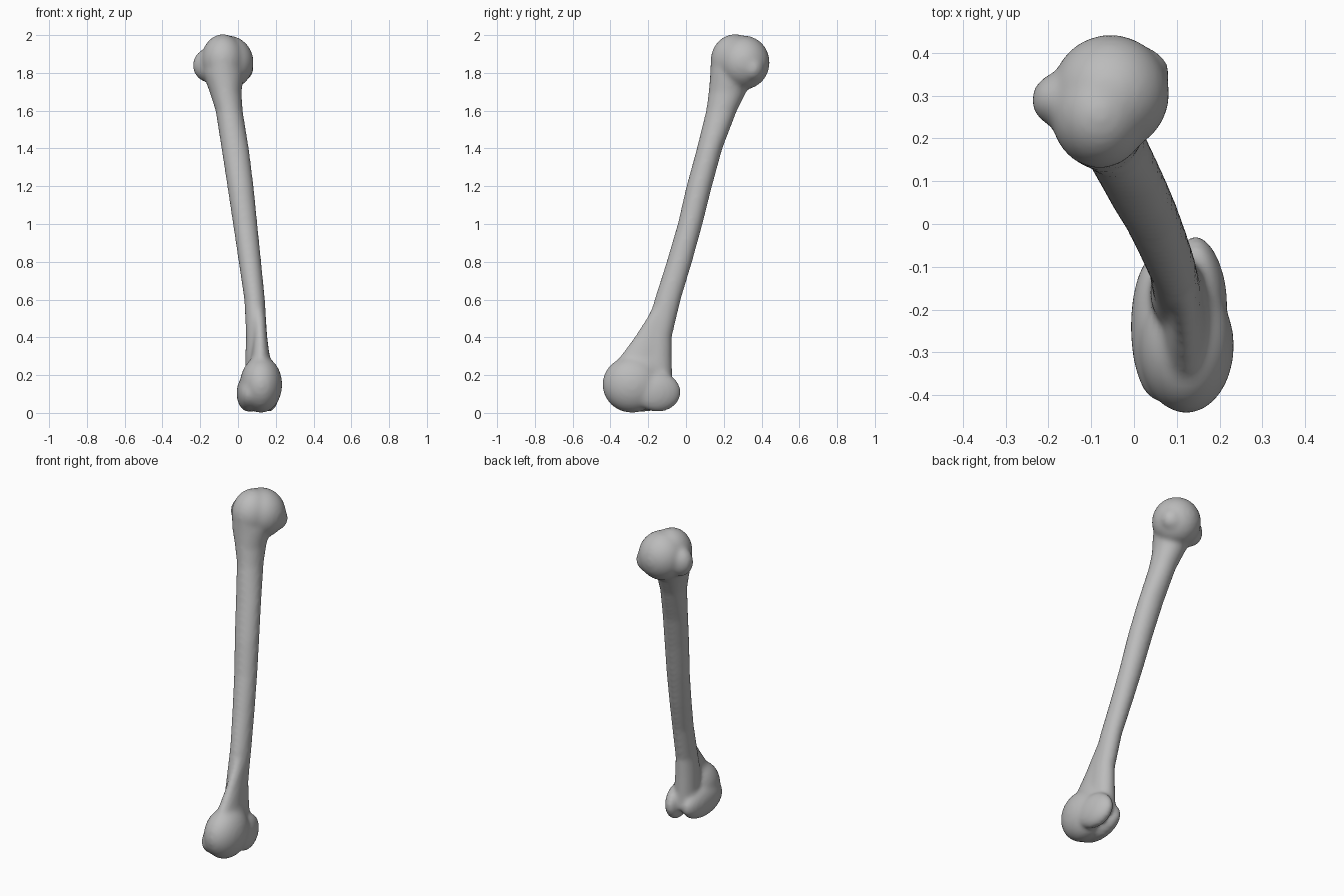
import bpy, bmesh, math
from mathutils import Matrix, Vector

old = bpy.data.objects.get("Cube")
if old:
    bpy.data.objects.remove(old)

bone_grey = bpy.data.materials.new("bone_grey")
bone_grey.use_nodes = True
colour = (0.5, 0.5, 0.5, 1)
bone_grey.diffuse_color = colour
bone_grey.node_tree.nodes["Principled BSDF"].inputs["Base Color"].default_value = colour

bm = bmesh.new()
SIDES = 32


def loft(stations):
    """Closed tube through level ovals: (z, x, y, radius x, radius y, turn)."""
    rings = []
    for z, x, y, rx, ry, turn in stations:
        spin = Matrix.Rotation(math.radians(turn), 3, 'Z')
        ring = []
        for i in range(SIDES):
            a = math.tau * i / SIDES
            p = spin @ Vector((rx * math.cos(a), ry * math.sin(a), 0))
            ring.append(bm.verts.new(p + Vector((x, y, z))))
        rings.append(ring)
    for low, high in zip(rings, rings[1:]):
        for i in range(SIDES):
            j = (i + 1) % SIDES
            bm.faces.new((low[i], low[j], high[j], high[i]))
    bm.faces.new(rings[0][::-1])
    bm.faces.new(rings[-1])


def blob(centre, radii, turn=0, tilt=0):
    """Ellipsoid turned about z and tilted about x."""
    m = (Matrix.Translation(centre) @ Matrix.Rotation(math.radians(turn), 4, 'Z')
         @ Matrix.Rotation(math.radians(tilt), 4, 'X')
         @ Matrix.Diagonal((*radii, 1)))
    bmesh.ops.create_uvsphere(bm, u_segments=32, v_segments=20, radius=1, matrix=m)


# Shaft, leaning back and flaring at both ends
loft([
    (0.10, 0.105, -0.16, 0.070, 0.09, 0),
    (0.30, 0.100, -0.16, 0.062, 0.085, 0),
    (0.40, 0.099, -0.15, 0.056, 0.075, 0),
    (0.60, 0.088, -0.097, 0.055, 0.070, 0),
    (0.80, 0.063, -0.035, 0.060, 0.068, 0),
    (1.00, 0.038, 0.022, 0.065, 0.066, 0),
    (1.20, 0.013, 0.070, 0.070, 0.068, 0),
    (1.40, -0.015, 0.125, 0.073, 0.068, 0),
    (1.60, -0.047, 0.188, 0.072, 0.082, 0),
    (1.70, -0.066, 0.220, 0.085, 0.100, 0),
    (1.80, -0.078, 0.250, 0.110, 0.122, 0),
    (1.90, -0.080, 0.250, 0.090, 0.118, 0),
])

# Ridge spreading forward above the lower joint
loft([
    (0.10, 0.115, -0.270, 0.090, 0.150, 0),
    (0.22, 0.118, -0.265, 0.080, 0.150, 0),
    (0.30, 0.120, -0.240, 0.048, 0.108, 0),
    (0.40, 0.118, -0.190, 0.037, 0.085, 0),
    (0.50, 0.112, -0.150, 0.035, 0.060, 0),
    (0.62, 0.100, -0.100, 0.030, 0.040, 0),
])

# Lower joint: front knob, inner and outer lobes
blob((0.122, -0.285, 0.150), (0.112, 0.158, 0.150))
blob((0.160, -0.150, 0.110), (0.055, 0.125, 0.105), 10)
blob((0.058, -0.240, 0.105), (0.066, 0.175, 0.100))

# Upper joint: rounded head, side and front bumps
blob((-0.055, 0.305, 1.855), (0.138, 0.138, 0.143))
blob((-0.080, 0.260, 1.865), (0.115, 0.130, 0.140))
blob((-0.155, 0.290, 1.840), (0.085, 0.070, 0.090))
blob((0.010, 0.350, 1.825), (0.073, 0.065, 0.072))

mesh = bpy.data.meshes.new("bone")
bm.to_mesh(mesh)
bm.free()
mesh.materials.append(bone_grey)
bone = bpy.data.objects.new("bone", mesh)
bpy.context.collection.objects.link(bone)

# Fuse the parts into one skin and soften the seams
fuse = bone.modifiers.new("fuse", 'REMESH')
fuse.mode = 'VOXEL'
fuse.voxel_size = 0.011
fuse.use_smooth_shade = True
soften = bone.modifiers.new("soften", 'SMOOTH')
soften.factor = 0.5
soften.iterations = 14
